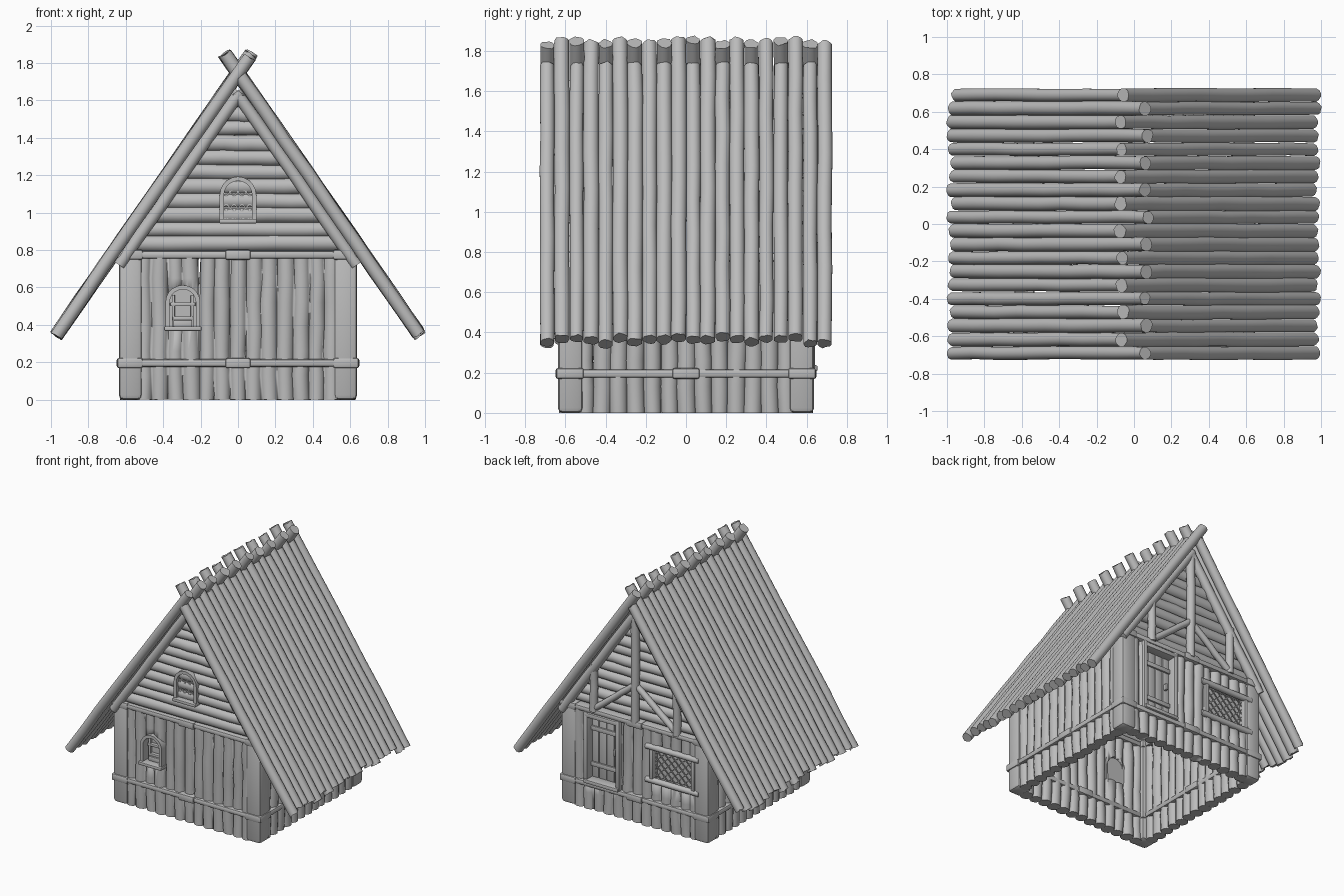
import bpy, bmesh, math, random
from mathutils import Vector, Matrix

random.seed(4)
cube = bpy.data.objects.get("Cube")
if cube:
    bpy.data.objects.remove(cube, do_unlink=True)

grey = bpy.data.materials.new("weathered_grey_wood")
grey.use_nodes = True
grey.diffuse_color = (0.5, 0.5, 0.5, 1)
grey.node_tree.nodes["Principled BSDF"].inputs["Base Color"].default_value = (0.5, 0.5, 0.5, 1)


def finish(name, bm, angle=40):
    """Turn a bmesh into a named, shaded object."""
    bmesh.ops.recalc_face_normals(bm, faces=bm.faces)
    mesh = bpy.data.meshes.new(name)
    bm.to_mesh(mesh)
    bm.free()
    mesh.materials.append(grey)
    ob = bpy.data.objects.new(name, mesh)
    bpy.context.collection.objects.link(ob)
    bpy.ops.object.select_all(action='DESELECT')
    ob.select_set(True)
    bpy.context.view_layer.objects.active = ob
    bpy.ops.object.shade_smooth_by_angle(angle=math.radians(angle))
    return ob


def log(bm, a, b, r, wobble=0.0, sides=12, rings=7, ragged=0.0):
    """Slightly uneven log from a to b."""
    a, b = Vector(a), Vector(b)
    axis = b - a
    rot = axis.to_track_quat('Z', 'Y').to_matrix()
    loops = []
    for i in range(rings):
        t = i / (rings - 1)
        end = i in (0, rings - 1)
        mid = a + axis * t + rot @ Vector((random.uniform(-1, 1), random.uniform(-1, 1), 0)) * wobble
        rad = r * (0.97 if end else 1 + random.uniform(-1, 1) * wobble * 8)
        loop = []
        for k in range(sides):
            ang = math.tau * (k + 0.5) / sides
            off = Vector((math.cos(ang) * rad, math.sin(ang) * rad,
                          random.uniform(-ragged, ragged) if end else 0))
            loop.append(bm.verts.new(mid + rot @ off))
        loops.append(loop)
    for lo, hi in zip(loops, loops[1:]):
        for k in range(sides):
            n = (k + 1) % sides
            bm.faces.new((lo[k], lo[n], hi[n], hi[k]))
    bm.faces.new(loops[0][::-1])
    bm.faces.new(loops[-1])


def block(bm, centre, size, bevel=0.01):
    """Box with softened edges."""
    m = Matrix.Translation(centre) @ Matrix.Diagonal((*size, 1))
    verts = bmesh.ops.create_cube(bm, size=1, matrix=m)["verts"]
    if bevel:
        edges = list({e for v in verts for e in v.link_edges})
        bmesh.ops.bevel(bm, geom=edges, offset=bevel, segments=2, affect='EDGES', profile=0.5)


def arch(cx, z0, w, h, steps=10):
    """Outline of a round-topped opening, from right foot to left foot."""
    r = w / 2
    top = [(cx + r * math.cos(math.pi * i / steps), z0 + h - r + r * math.sin(math.pi * i / steps))
           for i in range(steps + 1)]
    return [(cx + r, z0)] + top + [(cx - r, z0)]


def prism(bm, outline, y0, y1):
    front = [bm.verts.new((x, y0, z)) for x, z in outline]
    back = [bm.verts.new((x, y1, z)) for x, z in outline]
    bm.faces.new(front)
    bm.faces.new(back[::-1])
    for i in range(len(front)):
        j = (i + 1) % len(front)
        bm.faces.new((front[i], back[i], back[j], front[j]))


def band(bm, inner, outer, y0, y1):
    """Frame strip between two matching outlines."""
    rows = [[bm.verts.new((x, y, z)) for x, z in line]
            for line, y in ((inner, y0), (outer, y0), (outer, y1), (inner, y1))]
    for s in range(4):
        p, q = rows[s], rows[(s + 1) % 4]
        for i in range(len(p) - 1):
            bm.faces.new((p[i], p[i + 1], q[i + 1], q[i]))
    for i in (0, -1):
        bm.faces.new([row[i] for row in rows])


def lattice(bm, cx, z0, w, h, y, gap, round_top):
    """Crossed diagonal bars clipped to the opening."""
    r = w / 2

    def inside(x, z):
        if abs(x - cx) > r or not z0 <= z <= z0 + h:
            return False
        rise = z - (z0 + h - r)
        return not round_top or rise < 0 or math.hypot(x - cx, rise) <= r
    reach = w + h
    for s in (1, -1):
        for k in range(-int(reach / gap), int(reach / gap) + 1):
            line = [(cx + t * reach / 150, z0 + h / 2 + s * t * reach / 150 + k * gap) for t in range(-150, 151)]
            hit = [p for p in line if inside(*p)]
            if len(hit) > 3:
                (xa, za), (xb, zb) = hit[0], hit[-1]
                log(bm, (xa, y, za), (xb, y, zb), 0.005, sides=4, rings=2)


def cut(ob, outline, y0, y1):
    """Cut an opening through a wall."""
    bm = bmesh.new()
    prism(bm, outline, y0, y1)
    tool = finish("opening_cutter", bm)
    tool.hide_render = True
    mod = ob.modifiers.new("opening", 'BOOLEAN')
    mod.operation, mod.solver, mod.object, mod.use_self = 'DIFFERENCE', 'EXACT', tool, True
    bpy.context.view_layer.objects.active = ob
    bpy.ops.object.modifier_apply(modifier=mod.name)
    bpy.data.objects.remove(tool, do_unlink=True)


def rect(x0, x1, z0, z1):
    return [(x0, z0), (x1, z0), (x1, z1), (x0, z1)]


# Walls of upright logs
walls = {}
for name, place in (("front_wall", lambda u, z: (u, -0.583, z)), ("back_wall", lambda u, z: (u, 0.583, z)),
                    ("left_wall", lambda u, z: (0.583, u, z)), ("right_wall", lambda u, z: (-0.583, u, z))):
    bm = bmesh.new()
    for i in range(13):
        u = -0.5 + i / 12
        log(bm, place(u, 0), place(u + random.uniform(-0.01, 0.01), 0.78),
            random.uniform(0.043, 0.05), 0.004)
    walls[name] = finish(name, bm)
cut(walls["front_wall"], arch(-0.295, 0.39, 0.15, 0.2), -0.7, -0.5)
cut(walls["back_wall"], rect(0.15, 0.42, 0.21, 0.76), 0.5, 0.7)
cut(walls["back_wall"], rect(-0.5, -0.15, 0.38, 0.62), 0.5, 0.7)

# Corner posts
bm = bmesh.new()
for sx in (1, -1):
    for sy in (1, -1):
        block(bm, (sx * 0.575, sy * 0.575, 0.4), (0.125, 0.125, 0.8), 0.025)
finish("corner_posts", bm)

# Rails around the walls, with bindings at corners and middles
rails, bindings = bmesh.new(), bmesh.new()
for z in (0.196, 0.775):
    for s in (1, -1):
        block(rails, (0, s * 0.586, z), (1.15, 0.108, 0.042), 0.015)
        block(rails, (s * 0.586, 0, z), (0.108, 1.15, 0.042), 0.015)
        block(bindings, (0, s * 0.586, z), (0.135, 0.125, 0.054), 0.012)
        block(bindings, (s * 0.586, 0, z), (0.125, 0.135, 0.054), 0.012)
        for t in (1, -1):
            block(bindings, (s * 0.577, t * 0.577, z), (0.138, 0.138, 0.054), 0.012)
finish("wall_rails", rails)
finish("rail_bindings", bindings)

# Gables of stacked logs
slope = 1.433
for name, y in (("front_gable", -0.59), ("back_gable", 0.57)):
    bm = bmesh.new()
    for i in range(11):
        z = 0.835 + i * 0.077
        half = (1.675 - z) / slope
        log(bm, (-half, y, z), (half, y, z + random.uniform(-0.008, 0.008)), random.uniform(0.041, 0.047), 0.003)
    finish(name, bm)

# Rafters under the roof edge
bm = bmesh.new()
for sy in (1, -1):
    for sx in (1, -1):
        log(bm, (sx * 0.635, sy * 0.625, 0.72), (-sx * 0.01, sy * 0.625, 1.645), 0.034, 0.002)
finish("gable_rafters", bm)

# Timber frame on the back gable
bm = bmesh.new()
log(bm, (0, 0.625, 0.78), (0, 0.625, 1.65), 0.032, 0.002)
for s in (1, -1):
    log(bm, (s * 0.36, 0.625, 0.78), (s * 0.36, 0.625, 1.15), 0.03, 0.002)
    log(bm, (s * 0.34, 0.625, 0.81), (0, 0.625, 1.08), 0.024, 0.002)
finish("back_gable_frame", bm)

# Roof logs, crossing alternately at the ridge
for name, s in (("left_roof", 1), ("right_roof", -1)):
    bm = bmesh.new()
    for i in range(20):
        y = -0.69 + i * 1.38 / 19
        over = (i % 2 == 1) == (s == 1)
        slip = random.uniform(-0.02, 0.025)
        foot = (s * (0.96 + slip * 0.6), y, 0.362 - slip * 0.86)
        slip = random.uniform(-0.02, 0.015)
        tip = (s * (-0.068 - slip * 0.57), y, 1.845 + slip * 0.82) if over else (s * 0.015, y, 1.725)
        log(bm, foot, tip, random.uniform(0.035, 0.04), 0.0025, rings=9, ragged=0.006)
    finish(name, bm)

# Round-topped front windows
for name, cx, z0, w, h in (("lower_window", -0.295, 0.39, 0.14, 0.2), ("gable_window", 0, 0.965, 0.15, 0.205)):
    frame, pane = bmesh.new(), bmesh.new()
    upper = name == "gable_window"
    band(frame, arch(cx, z0, w, h), arch(cx, z0, w + 0.046, h + 0.023), -0.655, -0.56)
    block(frame, (cx, -0.625, z0 - 0.01), (0.2, 0.1, 0.024), 0.006)
    finish(name + "_frame", frame, 30)
    back = -0.622 if upper else -0.575
    prism(pane, arch(cx, z0, w, h), back, back + 0.012)
    finish(name + "_pane", pane, 30)
    bars = bmesh.new()
    if upper:
        lattice(bars, cx, z0, w, h, -0.628, 0.042, True)
    else:
        for z, width in ((0.435, 0.11), (0.51, 0.135)):
            block(bars, (cx, -0.59, z), (width, 0.03, 0.02), 0.004)
        for dx in (-0.05, 0.05):
            block(bars, (cx + dx, -0.59, 0.475), (0.016, 0.025, 0.17), 0.004)
        block(bars, (cx, -0.59, 0.408), (0.1, 0.05, 0.035), 0.004)
    finish(name + "_bars", bars, 30)

# Wide back window with lattice
bm = bmesh.new()
for z in (0.37, 0.63):
    log(bm, (-0.555, 0.625, z), (-0.095, 0.625, z), 0.023, 0.001)
for x in (-0.505, -0.145):
    block(bm, (x, 0.6, 0.5), (0.03, 0.08, 0.26), 0.006)
finish("back_window_frame", bm)
bm = bmesh.new()
lattice(bm, -0.325, 0.38, 0.35, 0.24, 0.6, 0.06, False)
finish("back_window_lattice", bm)
bm = bmesh.new()
block(bm, (-0.325, 0.575, 0.5), (0.35, 0.012, 0.25), 0)
finish("back_window_pane", bm)

# Back door: planks, braces, frame and handle
bm = bmesh.new()
for i in range(4):
    block(bm, (0.184 + i * 0.067, 0.563, 0.485), (0.065, 0.025, 0.55), 0.006)
for z in (0.34, 0.62):
    block(bm, (0.285, 0.582, z), (0.25, 0.016, 0.035), 0.004)
block(bm, (0.2, 0.59, 0.48), (0.02, 0.03, 0.05), 0.005)
finish("door", bm)
bm = bmesh.new()
for x in (0.145, 0.425):
    block(bm, (x, 0.592, 0.485), (0.035, 0.1, 0.55), 0.008)
block(bm, (0.285, 0.592, 0.735), (0.3, 0.1, 0.035), 0.008)
block(bm, (0.285, 0.61, 0.222), (0.3, 0.09, 0.03), 0.008)
finish("door_frame", bm)
